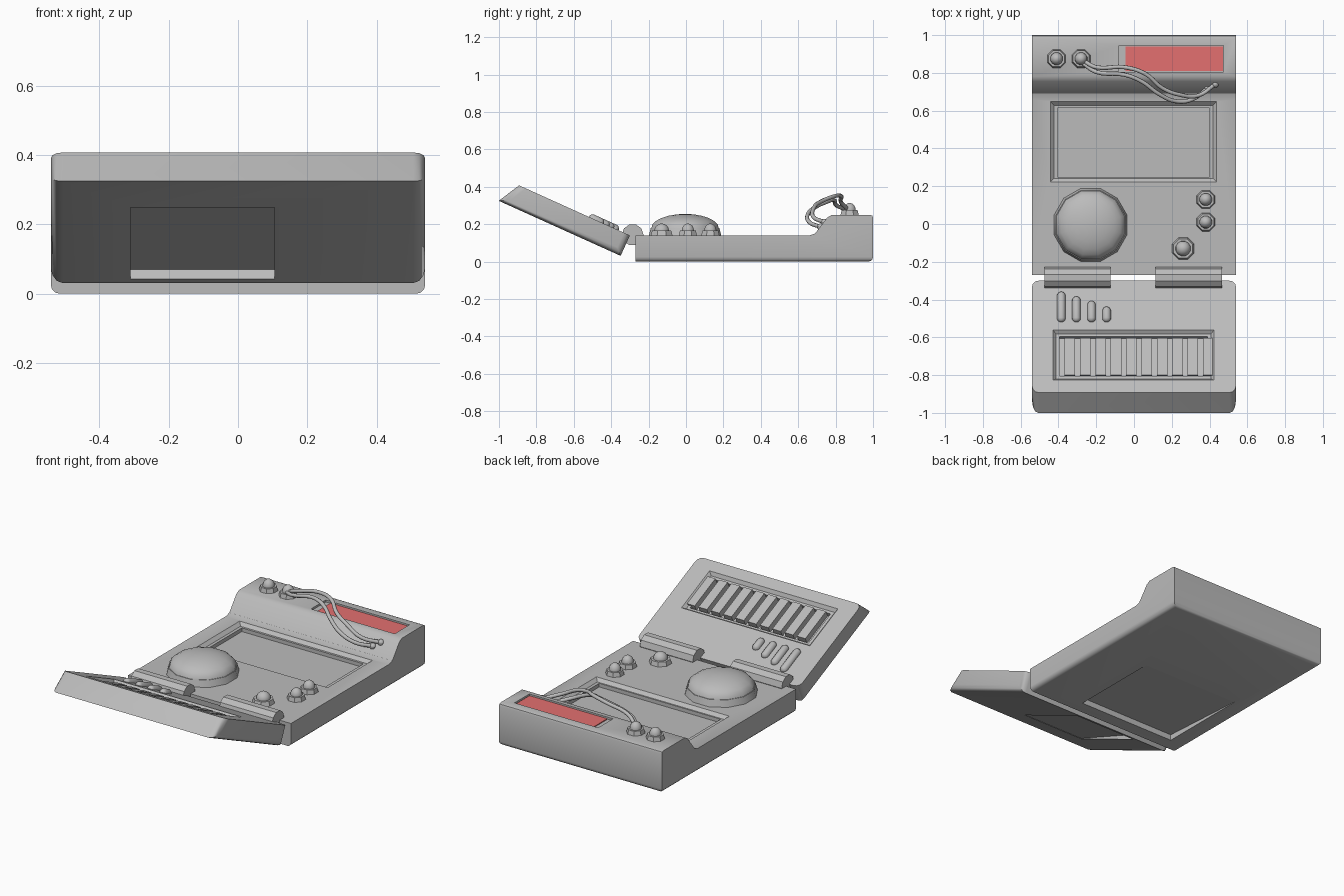
import bpy, bmesh, math
from math import radians, copysign
from mathutils import Matrix, Vector

if "Cube" in bpy.data.objects:
    bpy.data.objects.remove(bpy.data.objects["Cube"])


def material(name, rgb):
    m = bpy.data.materials.new(name)
    m.use_nodes = True
    m.diffuse_color = (*rgb, 1)
    m.node_tree.nodes["Principled BSDF"].inputs["Base Color"].default_value = (*rgb, 1)
    return m


GREY = material("casing grey", (0.5, 0.5, 0.5))
RED = material("indicator red", (0.77, 0.16, 0.16))
FLAT = Matrix.Identity(4)
# The lid lies open, tilted about the hinge line
LID = Matrix.Translation((0, -0.3, 0.14)) @ Matrix.Rotation(radians(-24.3), 4, 'X')


def smooth(ob):
    ob.data.shade_smooth()
    ob.data.set_sharp_from_angle(angle=radians(32))


def finish(name, bm, frame=FLAT, mat=GREY):
    bmesh.ops.transform(bm, matrix=frame, verts=bm.verts)
    bmesh.ops.recalc_face_normals(bm, faces=bm.faces)
    me = bpy.data.meshes.new(name)
    bm.to_mesh(me)
    bm.free()
    me.materials.append(mat)
    ob = bpy.data.objects.new(name, me)
    bpy.context.collection.objects.link(ob)
    smooth(ob)
    return ob


def prism_mesh(profile, x0, x1):
    """Extrude a (y, z) profile along x."""
    bm = bmesh.new()
    face = bm.faces.new([bm.verts.new((x0, y, z)) for y, z in profile])
    out = bmesh.ops.extrude_face_region(bm, geom=[face])
    moved = [g for g in out["geom"] if isinstance(g, bmesh.types.BMVert)]
    bmesh.ops.translate(bm, verts=moved, vec=(x1 - x0, 0, 0))
    bmesh.ops.recalc_face_normals(bm, faces=bm.faces)
    return bm


def bevel(bm, rule, width, segments):
    edges = [e for e in bm.edges if rule(e.verts[0].co, e.verts[1].co)]
    bmesh.ops.bevel(bm, geom=edges, offset=width, segments=segments,
                    profile=0.5, affect='EDGES', clamp_overlap=True)


def block(name, x0, x1, y0, y1, bottom, top, inset=0, frame=FLAT, mat=GREY):
    """Box whose bottom may be narrower than its top."""
    bm = bmesh.new()
    bmesh.ops.create_cube(bm, size=2)
    for v in bm.verts:
        s = inset if v.co.z < 0 else 0
        v.co = (x1 - s if v.co.x > 0 else x0 + s,
                y1 - s if v.co.y > 0 else y0 + s,
                top if v.co.z > 0 else bottom)
    return finish(name, bm, frame, mat)


def carve(body, cutters):
    for c in cutters:
        c.hide_render = True
        mod = body.modifiers.new("cut", 'BOOLEAN')
        mod.operation = 'DIFFERENCE'
        mod.solver = 'EXACT'
        mod.object = c
    bpy.context.view_layer.update()
    graph = bpy.context.evaluated_depsgraph_get()
    me = bpy.data.meshes.new_from_object(body.evaluated_get(graph))
    body.modifiers.clear()
    body.data = me
    for c in cutters:
        bpy.data.objects.remove(c)
    smooth(body)


def disc(name, x, y, z, r0, r1, height, sides):
    bm = bmesh.new()
    at = Matrix.Translation((x, y, z + height / 2)) @ Matrix.Rotation(math.pi / sides, 4, 'Z')
    bmesh.ops.create_cone(bm, cap_ends=True, segments=sides, radius1=r0,
                          radius2=r1, depth=height, matrix=at)
    return finish(name, bm)


def dome(name, x, y, z, r, height, sides, rings):
    bm = bmesh.new()
    at = (Matrix.Translation((x, y, z)) @ Matrix.Rotation(math.pi / sides, 4, 'Z')
          @ Matrix.Diagonal((r, r, height, 1)))
    bmesh.ops.create_uvsphere(bm, u_segments=sides, v_segments=rings, radius=1, matrix=at)
    return finish(name, bm)


# Base casing with the raised rear console
W = 0.54
bm = prism_mesh([(-0.27, 0), (1, 0), (1, 0.25), (0.78, 0.25), (0.755, 0.235),
                 (0.69, 0.15), (0.66, 0.14), (-0.27, 0.14)], -W, W)
bevel(bm, lambda a, b: a.z < 0.001 and b.z < 0.001 and a.y + b.y > -0.5, 0.025, 3)
bevel(bm, lambda a, b: a.z > 0.24 and b.z > 0.24 and min(a.y, b.y) > 0.99, 0.015, 2)
base = finish("base_casing", bm)
carve(base, [
    block("screen_rim_cut", -0.445, 0.44, 0.22, 0.65, 0.122, 0.142, 0.022),
    block("screen_cut", -0.405, 0.4, 0.25, 0.615, 0.1, 0.16),
    block("indicator_cut", -0.08, 0.475, 0.805, 0.945, 0.238, 0.27),
    finish("bottom_cut", prism_mesh([(-0.19, -0.01), (-0.19, 0.035),
                                     (0.37, 0.002), (0.37, -0.01)], -0.43, 0.22)),
])
block("indicator_strip", -0.045, 0.47, 0.81, 0.94, 0.237, 0.243, mat=RED)

# Lid casing with slanted far end
bm = prism_mesh([(0, 0), (0, -0.12), (-0.715, -0.12), (-0.65, 0)], -W, W)
bevel(bm, lambda a, b: abs(a.x - b.x) < 0.01 and not (a.z > -0.01 and b.z > -0.01), 0.035, 3)
lid = finish("lid_casing", bm, LID)
carve(lid, [
    block("grille_rim_cut", -0.43, 0.425, -0.58, -0.285, -0.018, 0.002, 0.018, LID),
    block("grille_cut", -0.395, 0.39, -0.545, -0.315, -0.045, 0.02, 0, LID),
    finish("lid_pocket_cut", prism_mesh([(-0.03, -0.14), (-0.03, -0.09),
                                         (-0.53, -0.118), (-0.53, -0.14)], -0.31, 0.105), LID),
])

# Grille slats, sunk in the lid recess
for i in range(10):
    x = -0.34 + 0.0815 * i
    block(f"grille_slat_{i + 1}", x - 0.028, x + 0.028, -0.545, -0.33, -0.046, -0.008, 0, LID)

# Row of raised pills, each shorter than the last
for i, start in enumerate((-0.066, -0.093, -0.12, -0.153)):
    end, r = -0.241, 0.023
    half = (start - end) / 2 - r
    bm = bmesh.new()
    bmesh.ops.create_uvsphere(bm, u_segments=12, v_segments=7, radius=r,
                              matrix=Matrix.Rotation(math.pi / 2, 4, 'X'))
    for v in bm.verts:
        v.co.y += copysign(half, v.co.y)
    bmesh.ops.translate(bm, verts=bm.verts, vec=(-0.385 + 0.08 * i, (start + end) / 2, 0))
    finish(f"pill_{i + 1}", bm, LID)

# Hinge barrels
for side, x in (("right", -0.3), ("left", 0.29)):
    bm = bmesh.new()
    bmesh.ops.create_cone(bm, cap_ends=True, segments=10, radius1=0.058, radius2=0.058, depth=0.35,
                          matrix=Matrix.Translation((x, -0.285, 0.143)) @ Matrix.Rotation(math.pi / 2, 4, 'Y'))
    finish(f"hinge_{side}", bm)

# Large dome on its collar
disc("dome_collar", -0.23, -0.005, 0.13, 0.203, 0.19, 0.05, 12)
dome("large_dome", -0.23, -0.005, 0.178, 0.187, 0.077, 12, 12)

# Octagonal push buttons
for i, (x, y, z, s) in enumerate(((0.38, 0.13, 0.14, 1), (0.38, 0.01, 0.14, 1), (0.26, -0.13, 0.14, 1.2),
                                  (-0.41, 0.875, 0.25, 1), (-0.28, 0.875, 0.25, 1))):
    disc(f"button_collar_{i + 1}", x, y, z - 0.01, 0.055 * s, 0.046 * s, 0.035, 8)
    dome(f"button_{i + 1}", x, y, z + 0.024, 0.034 * s, 0.04, 12, 8)

# Twin cables drooping from a button to sockets on the console slope
PATHS = {
    "cable_rear": [(-0.27, 0.865, 0.28), (-0.2, 0.83, 0.315), (-0.05, 0.83, 0.35), (0.06, 0.795, 0.35),
                   (0.15, 0.72, 0.32), (0.24, 0.685, 0.29), (0.34, 0.68, 0.24), (0.43, 0.74, 0.21)],
    "cable_front": [(-0.27, 0.85, 0.28), (-0.2, 0.805, 0.3), (-0.05, 0.79, 0.33), (0.04, 0.755, 0.32),
                    (0.13, 0.69, 0.29), (0.22, 0.65, 0.25), (0.31, 0.66, 0.21), (0.39, 0.72, 0.185)],
}
for name, pts in PATHS.items():
    cu = bpy.data.curves.new(name, 'CURVE')
    cu.dimensions = '3D'
    cu.bevel_depth = 0.011
    cu.bevel_resolution = 2
    cu.resolution_u = 5
    cu.use_fill_caps = True
    sp = cu.splines.new('BEZIER')
    sp.bezier_points.add(len(pts) - 1)
    for p, co in zip(sp.bezier_points, pts):
        p.co = co
        p.handle_left_type = p.handle_right_type = 'AUTO'
    cu.materials.append(GREY)
    bpy.context.collection.objects.link(bpy.data.objects.new(name, cu))
    dome(name + "_socket", *pts[-1], 0.019, 0.019, 10, 6)
